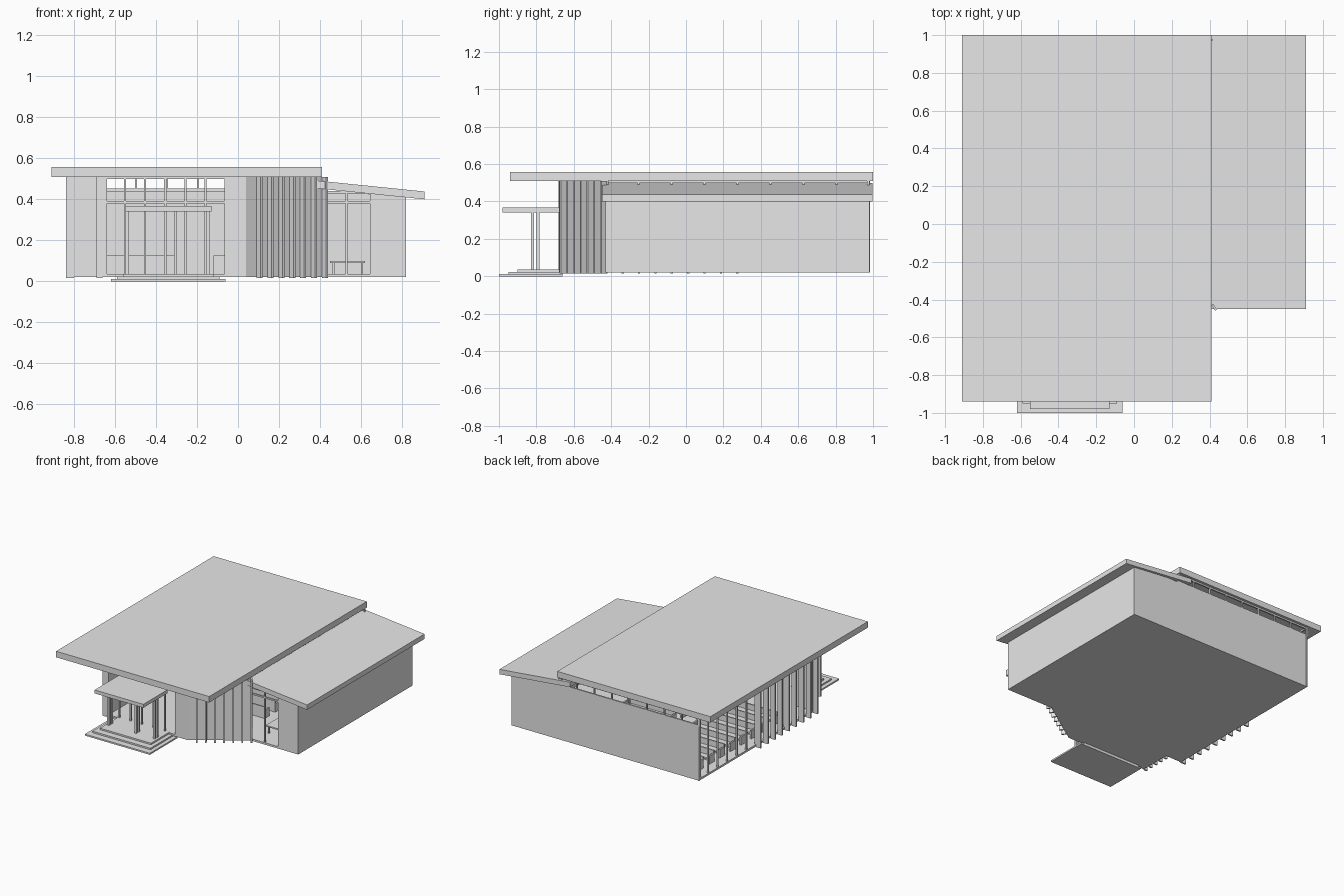
import bpy, math
from mathutils import Vector

if "Cube" in bpy.data.objects:
    bpy.data.objects.remove(bpy.data.objects["Cube"])

grey = bpy.data.materials.new("plain_grey")
grey.diffuse_color = (0.8, 0.8, 0.8, 1)
grey.use_nodes = True
grey.node_tree.nodes["Principled BSDF"].inputs["Base Color"].default_value = grey.diffuse_color


def mesh(name, verts, faces):
    me = bpy.data.meshes.new(name)
    me.from_pydata(verts, [], faces)
    me.materials.append(grey)
    ob = bpy.data.objects.new(name, me)
    bpy.context.collection.objects.link(ob)
    return ob


def prism(name, outline, axis, lo, hi):
    """Extrude a counter-clockwise outline: axis 'z' uses (x, y), axis 'y' uses (x, z)."""
    n = len(outline)
    if axis == 'z':
        verts = [(a, b, h) for h in (lo, hi) for a, b in outline]
    else:
        verts = [(a, h, b) for h in (hi, lo) for a, b in outline]
    faces = [tuple(reversed(range(n))), tuple(range(n, 2 * n))]
    faces += [(i, (i + 1) % n, n + (i + 1) % n, n + i) for i in range(n)]
    return mesh(name, verts, faces)


def box(name, x0, x1, y0, y1, z0, z1):
    return prism(name, [(x0, y0), (x1, y0), (x1, y1), (x0, y1)], 'z', z0, z1)


def wall(name, a, b, z0, z1, thick=0.02):
    """Straight wall on the plan line a-b, thickness kept on its left side."""
    a, b = Vector(a), Vector(b)
    d = (b - a).normalized()
    n = Vector((-d.y, d.x)) * thick
    return prism(name, [a[:], b[:], (b + n)[:], (a + n)[:]], 'z', z0, z1)


def glazing(name, a, b, z0, z1, bays, rails=()):
    """Open window frame: mullions, sill, head and optional cross rails."""
    a, b = Vector(a), Vector(b)
    d = (b - a).normalized() * 0.005
    for i in range(bays + 1):
        p = a.lerp(b, i / bays)
        wall(name + "_mullion", p - d, p + d, z0, z1, 0.012)
    for z in (z0, z1 - 0.012, *rails):
        wall(name + "_rail", a, b, z, z + 0.012, 0.012)


def fins(name, a, b, count, depth, z1):
    """Row of thin vertical blades standing out on the right of the line a-b."""
    a, b = Vector(a), Vector(b)
    d = (b - a).normalized()
    out = Vector((d.y, -d.x)) * depth
    for i in range(count):
        p = a.lerp(b, i / (count - 1))
        wall(name, p, p + out, 0.015, z1, 0.012)


EAVE, BASE = 0.51, 0.02

# Floor slab following the plan
plan = [(-0.80, -0.43), (-0.66, -0.43), (-0.66, -0.68), (0.04, -0.68), (0.41, -0.43),
        (0.82, -0.43), (0.82, 0.98), (-0.80, 0.98)]
prism("floor_slab", plan, 'z', BASE, 0.035)

# Roofs
box("main_roof", -0.91, 0.41, -0.94, 1.0, EAVE, 0.557)
prism("wing_roof", [(0.30, 0.462), (0.91, 0.40), (0.91, 0.438), (0.30, 0.50)], 'y', -0.45, 0.998)

# Solid outer walls
prism("right_wall", [(0.80, BASE), (0.82, BASE), (0.82, 0.41), (0.80, 0.412)], 'y', -0.43, 0.98)
prism("back_wall", [(-0.80, BASE), (0.82, BASE), (0.82, 0.41), (0.50, 0.44), (-0.80, 0.44)],
      'y', 0.96, 0.98)
prism("wing_front_wall", [(0.65, BASE), (0.82, BASE), (0.82, 0.41), (0.65, 0.427)],
      'y', -0.43, -0.41)
wall("left_front_wall", (-0.80, -0.43), (-0.66, -0.43), BASE, EAVE)
wall("porch_left_wall", (-0.66, -0.43), (-0.66, -0.68), BASE, EAVE)
wall("porch_right_wall", (-0.06, -0.68), (0.04, -0.68), BASE, EAVE)
wall("slanted_wall", (0.04, -0.68), (0.41, -0.43), BASE, EAVE)

# Vertical fins
fins("slanted_wall_fin", (0.09, -0.646), (0.41, -0.43), 7, 0.035, EAVE)
fins("porch_left_fin", (-0.66, -0.45), (-0.66, -0.67), 5, 0.03, EAVE)
fins("left_side_fin", (-0.80, 0.28), (-0.80, -0.42), 9, 0.04, EAVE)

# Glazed openings
glazing("left_window", (-0.80, 0.98), (-0.80, -0.43), BASE, EAVE, 12)
glazing("back_clerestory", (0.41, 0.98), (-0.80, 0.98), 0.44, EAVE, 8)
glazing("wing_window", (0.41, -0.43), (0.65, -0.43), BASE, 0.44, 2, (0.38,))
glazing("entrance_window", (-0.65, -0.68), (-0.06, -0.68), BASE, EAVE, 6, (0.38,))
glazing("wing_clerestory", (0.39, -0.43), (0.39, 0.98), 0.47, EAVE, 8)

# Entrance canopy on posts
box("entrance_canopy", -0.55, -0.13, -0.98, -0.68, 0.34, 0.367)
for x in (-0.54, -0.305, -0.145):
    for y in (-0.82, -0.79):
        box("canopy_post", x - 0.008, x + 0.008, y - 0.008, y + 0.008, 0.03, 0.345)

# Entrance steps
for i in range(3):
    box("entrance_step", -0.62 + 0.03 * i, -0.06 - 0.03 * i,
        -1.0 + 0.05 * i, -0.66, 0.0 + 0.012 * i, 0.012 * (i + 1))

# Benches in rows inside the hall
for i in range(8):
    y = 0.82 - 0.13 * i
    for x0, x1 in ((-0.72, -0.30), (-0.12, 0.30)):
        box("bench_seat", x0, x1, y, y + 0.05, 0.07, 0.08)
        box("bench_back", x0, x1, y - 0.01, y, 0.035, 0.125)
        for x in (x0, x1 - 0.012):
            box("bench_end", x, x + 0.012, y, y + 0.05, 0.035, 0.10)

# Table in the wing
box("wing_table_top", 0.45, 0.62, -0.30, -0.15, 0.09, 0.10)
for x in (0.46, 0.60):
    for y in (-0.29, -0.17):
        box("wing_table_leg", x, x + 0.01, y, y + 0.01, 0.03, 0.092)
